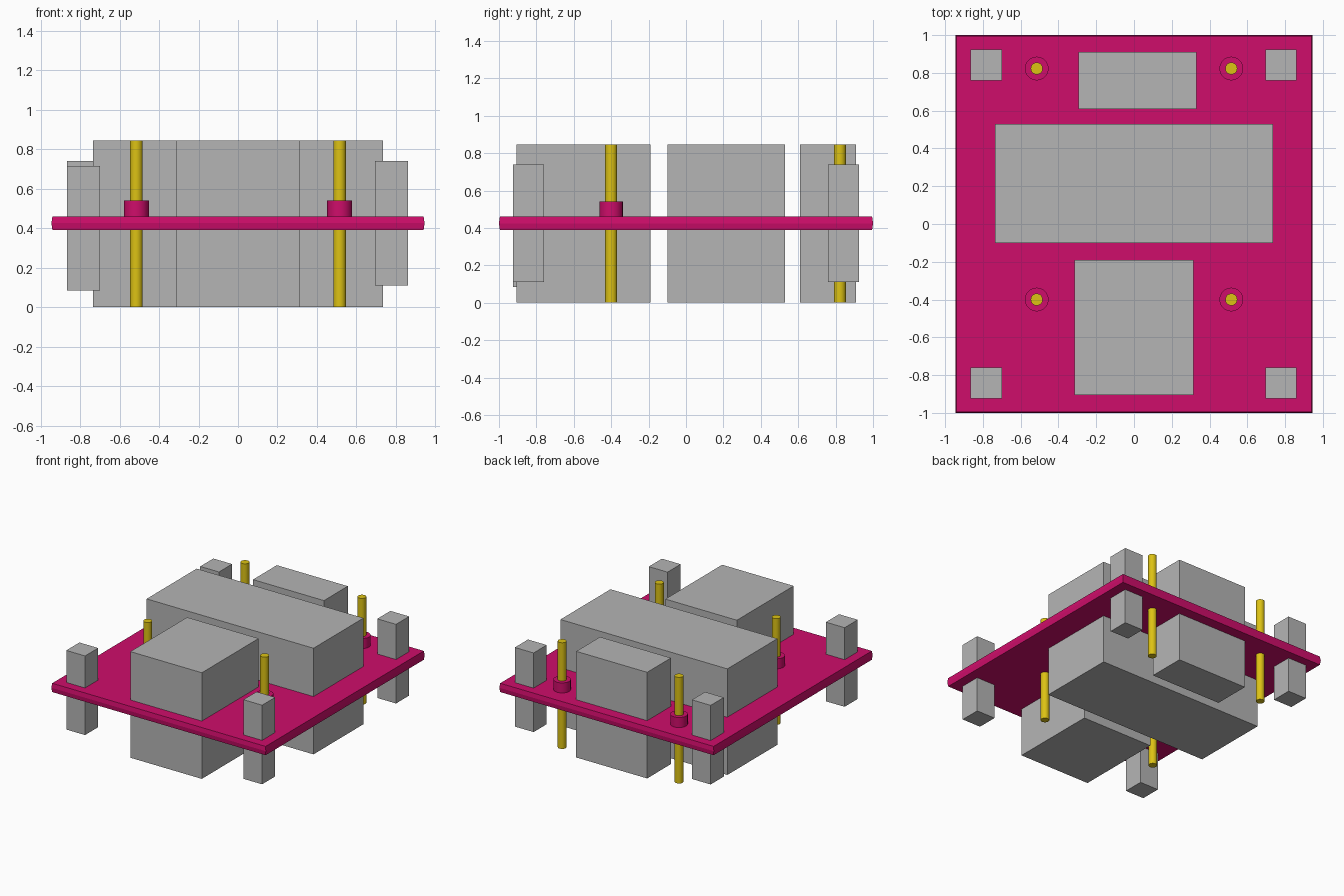
import bpy, bmesh, math

if "Cube" in bpy.data.objects:
    bpy.data.objects.remove(bpy.data.objects["Cube"])


def material(name, rgb):
    m = bpy.data.materials.new(name)
    m.diffuse_color = (*rgb, 1)
    m.use_nodes = True
    m.node_tree.nodes["Principled BSDF"].inputs["Base Color"].default_value = m.diffuse_color
    return m


PINK = material("magenta", (0.62, 0.004, 0.145))
GOLD = material("yellow", (0.72, 0.54, 0.007))
GREY = material("grey", (0.46, 0.46, 0.46))


def finish(name, bm, mat):
    bmesh.ops.recalc_face_normals(bm, faces=bm.faces)
    me = bpy.data.meshes.new(name)
    bm.to_mesh(me)
    bm.free()
    me.materials.append(mat)
    ob = bpy.data.objects.new(name, me)
    bpy.context.collection.objects.link(ob)
    return ob


def block(name, x0, x1, y0, y1, z0, z1, mat=GREY):
    bm = bmesh.new()
    bmesh.ops.create_cube(bm, size=1)
    for v in bm.verts:
        v.co.x = x1 if v.co.x > 0 else x0
        v.co.y = y1 if v.co.y > 0 else y0
        v.co.z = z1 if v.co.z > 0 else z0
    return finish(name, bm, mat)


def ring(bm, x, y, r, z, n=20):
    return [bm.verts.new((x + r * math.cos(2 * math.pi * i / n),
                          y + r * math.sin(2 * math.pi * i / n), z)) for i in range(n)]


def bridge(bm, a, b):
    n = len(a)
    for i in range(n):
        bm.faces.new((a[i], a[(i + 1) % n], b[(i + 1) % n], b[i]))


def rod(name, x, y, r, z0, z1, mat):
    bm = bmesh.new()
    lo, hi = ring(bm, x, y, r, z0), ring(bm, x, y, r, z1)
    bridge(bm, lo, hi)
    bm.faces.new(lo)
    bm.faces.new(hi)
    ob = finish(name, bm, mat)
    for p in ob.data.polygons:
        p.use_smooth = len(p.vertices) == 4
    return ob


# Base plate with a slight ridge around its edge
bm = bmesh.new()
rings = []
for z, d in ((0.39, 0.005), (0.425, 0), (0.46, 0.005)):
    rings.append([bm.verts.new((sx * (0.945 - d), sy * (1 - d), z))
                  for sx, sy in ((-1, -1), (1, -1), (1, 1), (-1, 1))])
bridge(bm, rings[0], rings[1])
bridge(bm, rings[1], rings[2])
bm.faces.new(rings[0])
bm.faces.new(rings[2])
finish("base_plate", bm, PINK)

# Large blocks passing through the plate
block("middle_block", -0.735, 0.735, -0.10, 0.53, 0, 0.845)
block("front_block", -0.315, 0.315, -0.905, -0.19, 0, 0.845)
block("back_block", -0.295, 0.33, 0.61, 0.91, 0, 0.845)

# Corner blocks; the front left one sits a little lower
for side, sx in (("left", -1), ("right", 1)):
    for end, y0 in (("front", -0.925), ("back", 0.76)):
        z0 = 0.085 if (side, end) == ("left", "front") else 0.11
        x0 = 0.695 if sx > 0 else -0.865
        block(f"{end}_{side}_corner_block", x0, x0 + 0.165, y0, y0 + 0.165, z0, z0 + 0.63)

# Pins with collars on the plate
for side, sx in (("left", -1), ("right", 1)):
    for end, y in (("front", -0.40), ("back", 0.823)):
        x = sx * 0.515
        rod(f"{end}_{side}_pin", x, y, 0.032, 0, 0.845, GOLD)
        rod(f"{end}_{side}_collar", x, y, 0.063, 0.45, 0.54, PINK)
